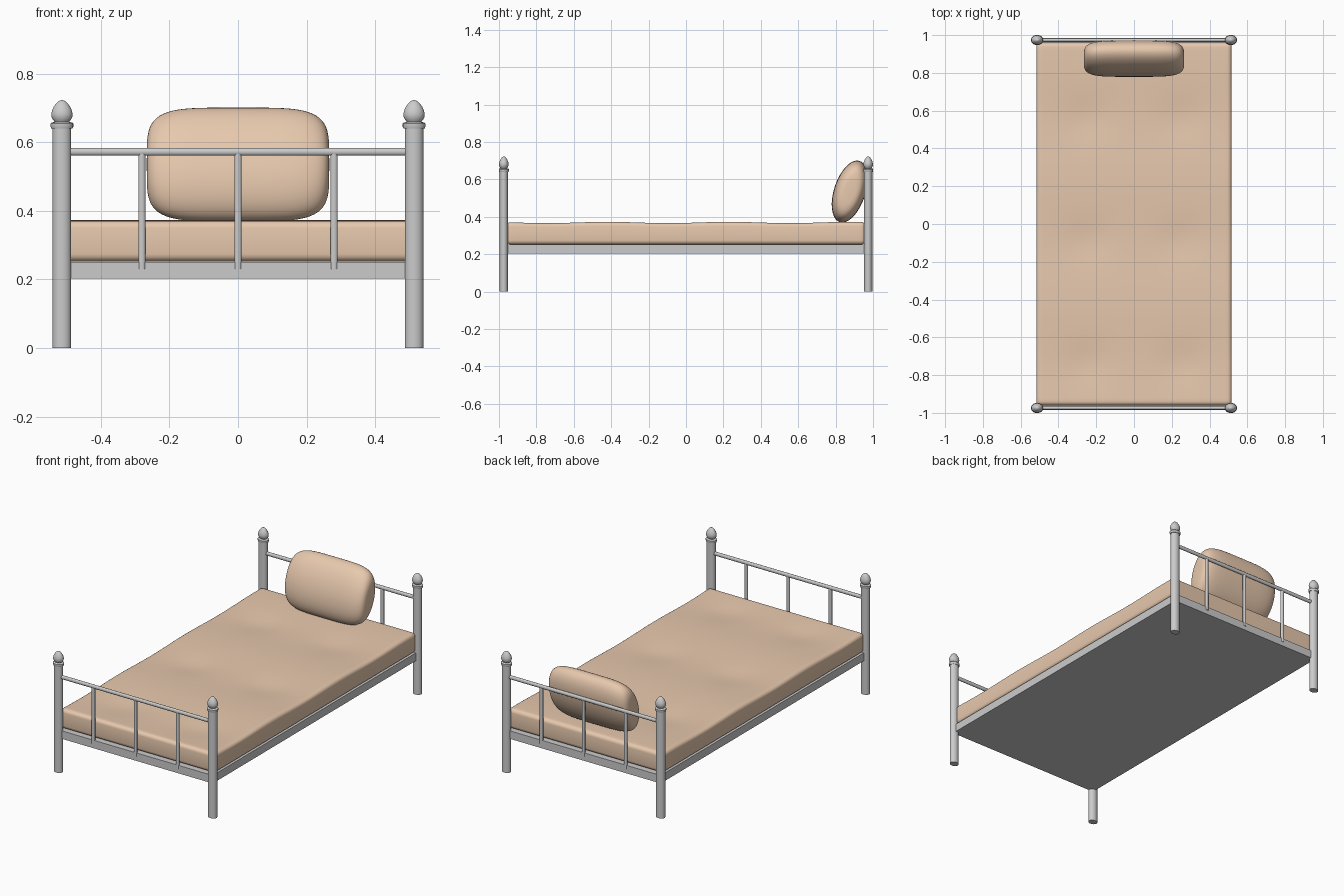
import bpy, bmesh, math
from mathutils import Matrix

if "Cube" in bpy.data.objects:
    bpy.data.objects.remove(bpy.data.objects["Cube"])

PX, PY, FLAT = 0.513, 0.974, 0.82   # post centres, flattening along y
cloth = bpy.data.materials.new("tan_cloth")
cloth.diffuse_color = (0.8, 0.58, 0.42, 1)
cloth.use_nodes = True
cloth.node_tree.nodes["Principled BSDF"].inputs["Base Color"].default_value = cloth.diffuse_color


def finish(bm, name, mat=None, angle=40):
    bmesh.ops.recalc_face_normals(bm, faces=bm.faces[:])
    me = bpy.data.meshes.new(name)
    bm.to_mesh(me)
    bm.free()
    ob = bpy.data.objects.new(name, me)
    bpy.context.collection.objects.link(ob)
    if mat:
        me.materials.append(mat)
    bpy.ops.object.select_all(action='DESELECT')
    ob.select_set(True)
    bpy.context.view_layer.objects.active = ob
    bpy.ops.object.shade_smooth_by_angle(angle=math.radians(angle))
    return ob


def lathe(profile, seg):
    """Closed solid of revolution about z from (radius, z) points."""
    bm = bmesh.new()
    rings = [[bm.verts.new((r * math.cos(2 * math.pi * i / seg),
                            r * math.sin(2 * math.pi * i / seg), z))
              for i in range(seg)] for r, z in profile]
    for a, b in zip(rings, rings[1:]):
        for i in range(seg):
            j = (i + 1) % seg
            bm.faces.new((a[i], a[j], b[j], b[i]))
    bm.faces.new(rings[0][::-1])
    bm.faces.new(rings[-1])
    return bm


def rounded_box(size, centre, bevel):
    bm = bmesh.new()
    bmesh.ops.create_cube(bm, size=1)
    bmesh.ops.transform(bm, matrix=Matrix.Translation(centre) @ Matrix.Diagonal((*size, 1)), verts=bm.verts)
    if bevel:
        bmesh.ops.bevel(bm, geom=bm.edges[:], offset=bevel, segments=4, profile=0.5, affect='EDGES')
    return bm


# corner posts with collar and pointed finial
post = [(0.027, 0), (0.027, 0.64), (0.031, 0.64), (0.033, 0.645), (0.033, 0.654),
        (0.030, 0.657), (0.021, 0.659), (0.026, 0.665), (0.030, 0.673), (0.031, 0.682),
        (0.029, 0.692), (0.024, 0.703), (0.016, 0.714), (0.009, 0.720), (0.002, 0.7225)]
for sy, end in ((-1, "foot"), (1, "head")):
    for sx, side in ((-1, "left"), (1, "right")):
        ob = finish(lathe(post, 24), f"{end}_post_{side}")
        ob.location = (sx * PX, sy * PY, 0)
        ob.scale.y = FLAT

    # top rail
    ob = finish(lathe([(0.0115, -PX), (0.0115, PX)], 16), f"{end}_rail")
    ob.rotation_euler.y = math.pi / 2
    ob.location = (0, sy * PY, 0.572)
    ob.scale.y = FLAT

    # upright bars
    for i in (-1, 0, 1):
        ob = finish(lathe([(0.0105, 0.23), (0.0105, 0.572)], 16), f"{end}_bar_{i + 2}")
        ob.location = (i * 0.28, sy * PY, 0)
        ob.scale.y = FLAT

# bed base
finish(rounded_box((1.034, 1.958, 0.048), (0, 0, 0.227), 0), "bed_base")

# mattress with shallow tufted dips
bm = rounded_box((1.034, 1.92, 0.121), (0, 0, 0.3125), 0.022)
for axis, half, n in ((0, 0.48, 24), (1, 0.92, 44)):
    for k in range(n + 1):
        co, no = [0, 0, 0], [0, 0, 0]
        co[axis] = -half + 2 * half * k / n
        no[axis] = 1
        bmesh.ops.bisect_plane(bm, geom=bm.verts[:] + bm.edges[:] + bm.faces[:],
                               plane_co=co, plane_no=no)
for v in bm.verts:
    x, y, z = v.co
    t = max(0, (z - 0.315) / 0.058)
    dip = 0.0035 * (1 - math.cos(2 * math.pi * (y + 0.42) / 0.65))
    for cx in (-0.25, 0.25):
        for cy in (-0.74, -0.09, 0.56):
            dip += 0.009 * math.exp(-((x - cx) / 0.12) ** 2 - ((y - cy) / 0.11) ** 2)
    v.co.z -= t * dip
finish(bm, "mattress", cloth, 60)

# pillow leaning on the headboard, elliptical section with soft ends
N, L = 4.5, 0.266
prof = []
for k in range(41):
    a = math.pi * (k / 40 - 0.5) * 0.9999
    s, c = math.sin(a), math.cos(a)
    prof.append((abs(c) ** (2 / N), math.copysign(abs(s) ** (2 / N), s) * L))
bm = lathe(prof, 48)
bmesh.ops.rotate(bm, cent=(0, 0, 0), matrix=Matrix.Rotation(math.pi / 2, 3, 'Y'), verts=bm.verts)
bmesh.ops.scale(bm, vec=(1, 0.084, 0.172), verts=bm.verts)
ob = finish(bm, "pillow", cloth, 80)
ob.rotation_euler.x = -math.radians(18)
ob.location = (0, 0.875, 0.535)
